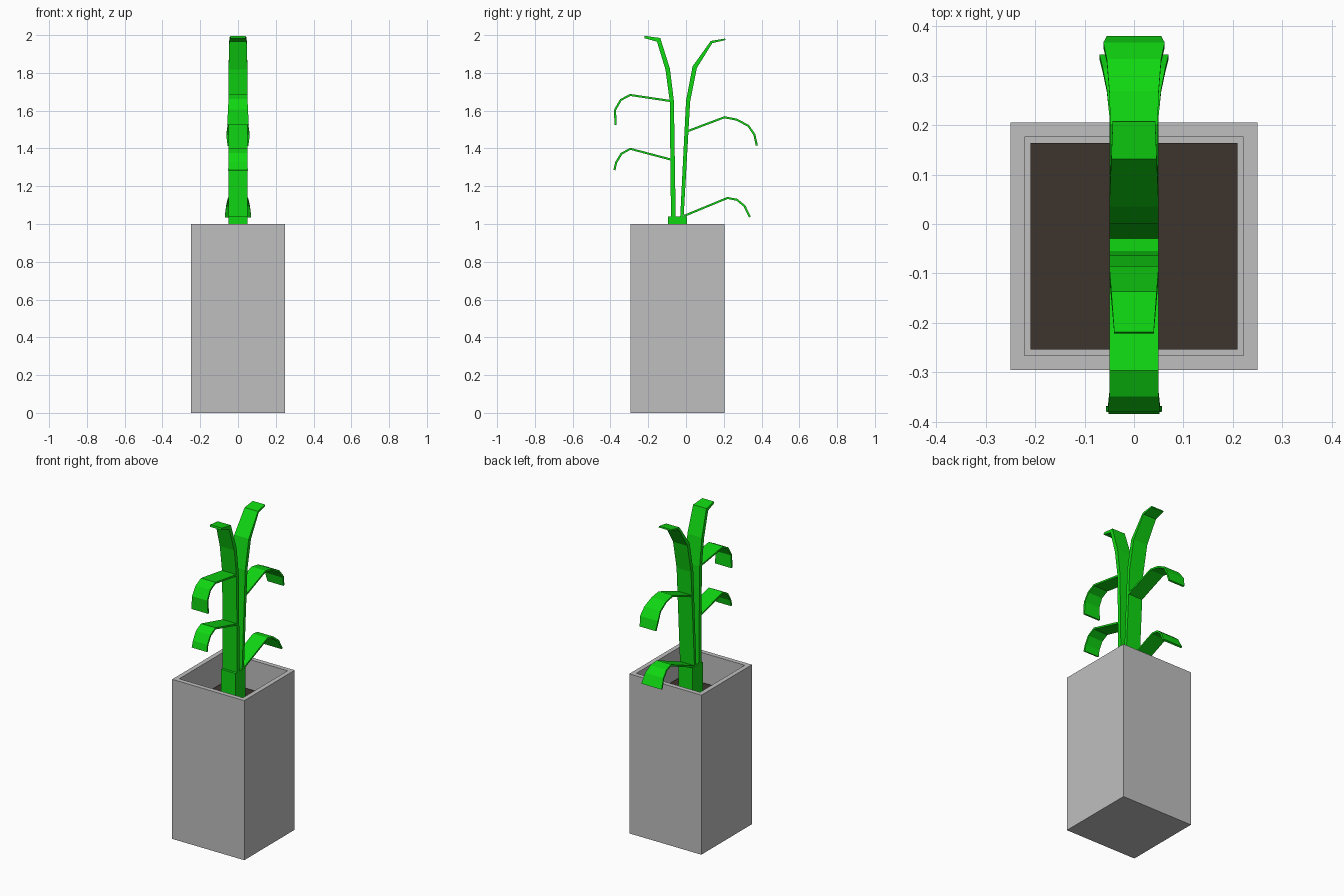
import bpy, bmesh
from mathutils import Vector

cube = bpy.data.objects.get("Cube")
if cube:
    bpy.data.objects.remove(cube, do_unlink=True)


def material(name, rgb):
    mat = bpy.data.materials.new(name)
    mat.use_nodes = True
    mat.diffuse_color = (*rgb, 1)
    mat.node_tree.nodes["Principled BSDF"].inputs["Base Color"].default_value = (*rgb, 1)
    return mat


GREY = material("pot grey", (0.52, 0.52, 0.52))
BROWN = material("soil brown", (0.045, 0.033, 0.026))
GREEN = material("leaf green", (0.005, 0.68, 0.006))


def finish(name, bm, mat):
    bmesh.ops.recalc_face_normals(bm, faces=bm.faces)
    mesh = bpy.data.meshes.new(name)
    bm.to_mesh(mesh)
    bm.free()
    mesh.materials.append(mat)
    obj = bpy.data.objects.new(name, mesh)
    bpy.context.collection.objects.link(obj)
    return obj


def box_mesh(size, centre):
    bm = bmesh.new()
    bmesh.ops.create_cube(bm, size=1)
    bmesh.ops.scale(bm, vec=size, verts=bm.verts)
    bmesh.ops.translate(bm, vec=centre, verts=bm.verts)
    return bm


def ribbon(name, path):
    """Flat strip through (y, z, half width, thickness) stations."""
    bm = bmesh.new()
    points = [Vector((0, p[0], p[1])) for p in path]
    rings = []
    for i, (p, station) in enumerate(zip(points, path)):
        before = (p - points[i - 1]).normalized() if i else Vector()
        after = (points[i + 1] - p).normalized() if i + 1 < len(points) else Vector()
        along = (before + after).normalized()
        normal = Vector((0, -along.z, along.y)) * station[3] / 2
        side = Vector((station[2], 0, 0))
        corners = (side + normal, normal - side, -side - normal, side - normal)
        rings.append([bm.verts.new(p + c) for c in corners])
    for a, b in zip(rings, rings[1:]):
        for k in range(4):
            n = (k + 1) % 4
            bm.faces.new((a[k], a[n], b[n], b[k]))
    bm.faces.new(rings[0])
    bm.faces.new(rings[-1])
    return finish(name, bm, GREEN)


# Square pot with a sunken opening
POT_Y = -0.045
SOIL_Z = 0.82
bm = box_mesh((0.5, 0.5, 1), (0, POT_Y, 0.5))
top = max(bm.faces, key=lambda f: f.calc_center_median().z)
bmesh.ops.inset_region(bm, faces=[top], thickness=0.041)
floor = bmesh.ops.extrude_face_region(bm, geom=[top])
bmesh.ops.delete(bm, geom=[top], context="FACES_ONLY")
bmesh.ops.translate(bm, vec=(0, 0, SOIL_Z - 1.02),
                    verts=[v for v in floor["geom"] if isinstance(v, bmesh.types.BMVert)])
finish("pot", bm, GREY)

# Soil sheet inside the pot
bm = bmesh.new()
bmesh.ops.create_grid(bm, x_segments=1, y_segments=1, size=0.209)
bmesh.ops.translate(bm, vec=(0, POT_Y, SOIL_Z), verts=bm.verts)
finish("soil", bm, BROWN)

# Stalk base rising from the soil
finish("stalk_base", box_mesh((0.1, 0.1, 1.04 - SOIL_Z), (0, POT_Y, (1.04 + SOIL_Z) / 2)), GREEN)

# Two tall stems that curl outwards at the top
ribbon("front_stem", [
    (-0.067, 1.03, 0.05, 0.025), (-0.075, 1.65, 0.05, 0.022),
    (-0.097, 1.82, 0.05, 0.024), (-0.145, 1.975, 0.046, 0.026),
    (-0.22, 1.99, 0.04, 0.012)])
ribbon("back_stem", [
    (-0.022, 1.03, 0.05, 0.018), (0.011, 1.65, 0.05, 0.022),
    (0.046, 1.83, 0.05, 0.024), (0.135, 1.963, 0.046, 0.014),
    (0.208, 1.978, 0.043, 0.008)])

# Arching leaves, given as (y, z, half width)
leaves = {
    "front_upper_leaf": [(-0.075, 1.65, 0.05), (-0.295, 1.683, 0.05), (-0.345, 1.657, 0.05),
                         (-0.375, 1.605, 0.053), (-0.374, 1.525, 0.057)],
    "front_lower_leaf": [(-0.075, 1.34, 0.05), (-0.295, 1.398, 0.05), (-0.342, 1.372, 0.05),
                         (-0.37, 1.325, 0.05), (-0.379, 1.285, 0.052)],
    "back_upper_leaf": [(0.005, 1.49, 0.05), (0.203, 1.565, 0.048), (0.267, 1.553, 0.05),
                        (0.33, 1.52, 0.055), (0.362, 1.473, 0.062), (0.375, 1.415, 0.055)],
    "back_lower_leaf": [(-0.01, 1.043, 0.05), (0.22, 1.138, 0.05), (0.27, 1.128, 0.055),
                        (0.31, 1.095, 0.063), (0.338, 1.037, 0.07)],
}
for name, path in leaves.items():
    ribbon(name, [(*station, 0.011) for station in path])
